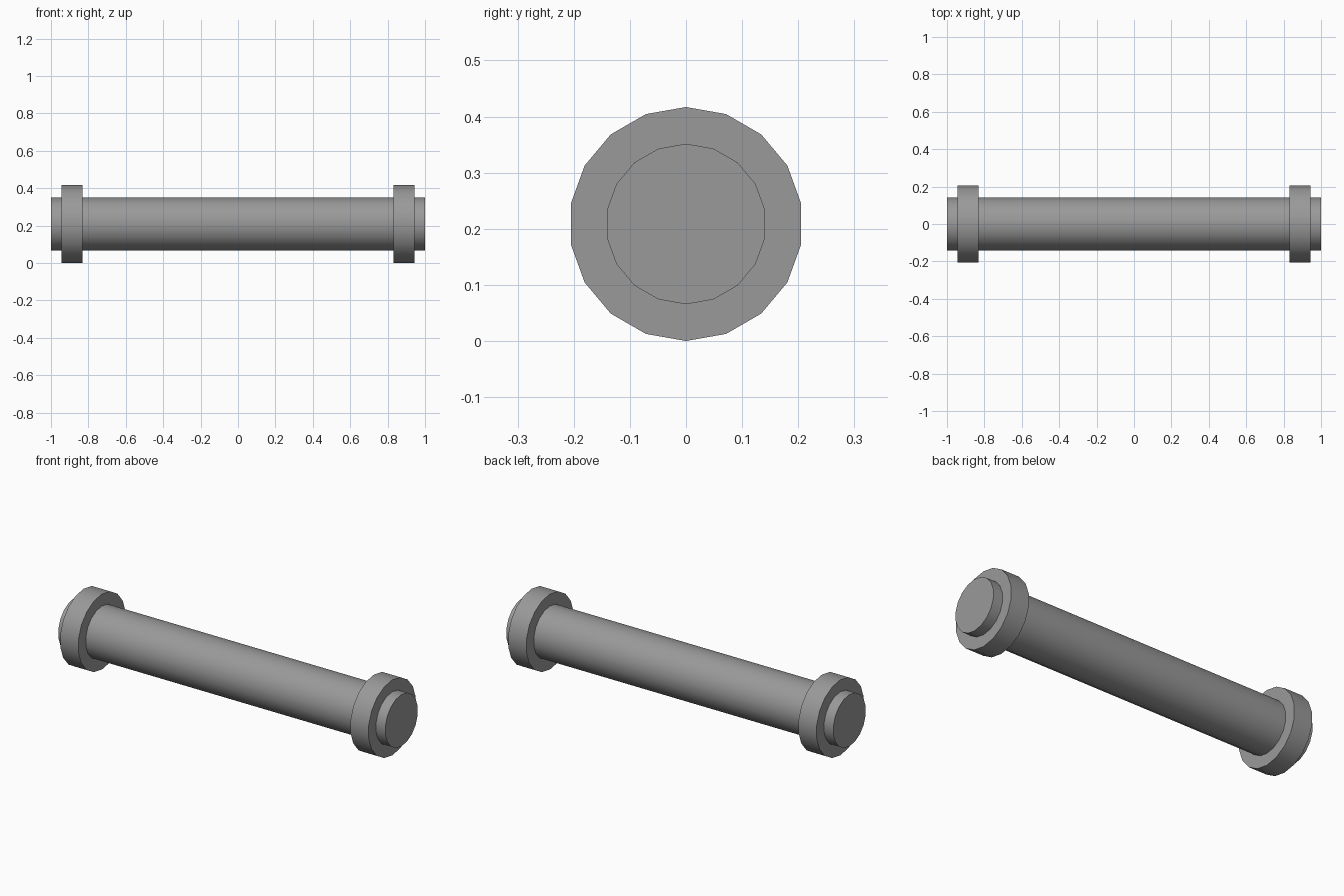
import bpy
import math

if "Cube" in bpy.data.objects:
    bpy.data.objects.remove(bpy.data.objects["Cube"])

SIDES = 18
AXIS_Z = 0.2085  # height of the shared centre line

# Dark grey finish
dark_grey = bpy.data.materials.new("dark_grey")
dark_grey.diffuse_color = (0.32, 0.32, 0.32, 1.0)
dark_grey.use_nodes = True
dark_grey.node_tree.nodes["Principled BSDF"].inputs["Base Color"].default_value = dark_grey.diffuse_color


def cylinder_along_x(name, radius, x_start, x_end):
    # Local z maps to world x, local y to world z (puts a corner at the top)
    bpy.ops.mesh.primitive_cylinder_add(
        vertices=SIDES, radius=radius, depth=x_end - x_start,
        location=((x_start + x_end) / 2, 0, AXIS_Z),
        rotation=(math.pi / 2, 0, math.pi / 2))
    obj = bpy.context.object
    obj.name = name
    bpy.ops.object.transform_apply(location=False, rotation=True, scale=True)
    bpy.ops.object.shade_smooth_by_angle(angle=math.radians(30))
    obj.data.materials.append(dark_grey)
    return obj


# Long central rod
cylinder_along_x("rod", 0.143, -1.0, 1.0)

# Raised collars near both ends
cylinder_along_x("left_collar", 0.2085, -0.943, -0.832)
cylinder_along_x("right_collar", 0.2085, 0.832, 0.943)
